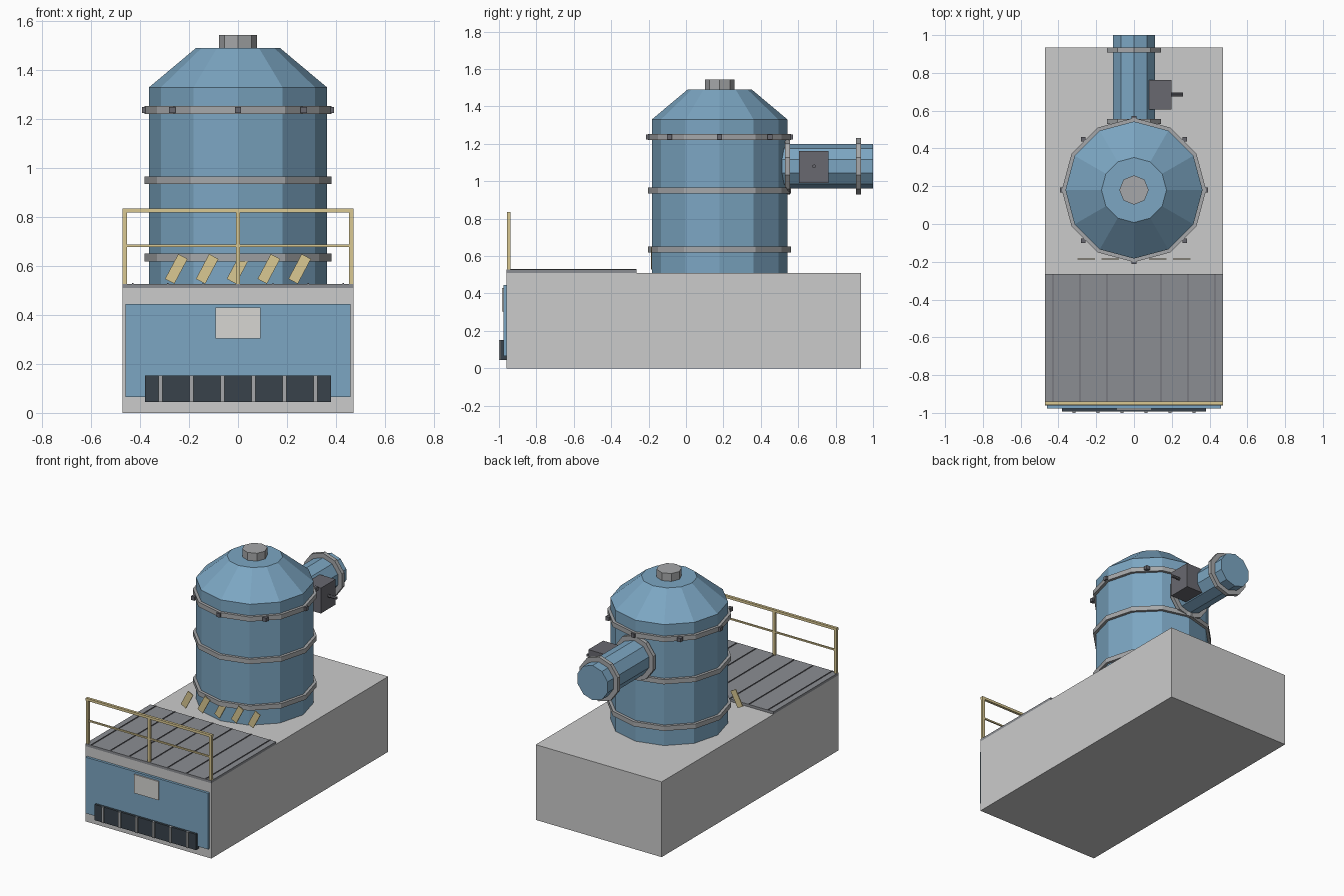
import bpy, bmesh
from math import radians, sin, cos, pi
from mathutils import Matrix

if "Cube" in bpy.data.objects:
    bpy.data.objects.remove(bpy.data.objects["Cube"])


def mat(name, r, g, b):
    m = bpy.data.materials.new(name)
    m.diffuse_color = (r, g, b, 1)
    m.use_nodes = True
    m.node_tree.nodes["Principled BSDF"].inputs["Base Color"].default_value = m.diffuse_color
    return m


BLUE = mat("blue_paint", 0.20, 0.38, 0.54)
STONE = mat("light_concrete", 0.58, 0.58, 0.55)
STEEL = mat("steel", 0.38, 0.39, 0.40)
DECK = mat("deck_grey", 0.26, 0.27, 0.29)
DARK = mat("dark_grey", 0.14, 0.14, 0.16)
BLACK = mat("grille_dark", 0.04, 0.055, 0.07)
YELLOW = mat("safety_yellow", 0.70, 0.58, 0.29)
PALE = mat("pale_plate", 0.68, 0.67, 0.65)


def finish(name, bm, material):
    bmesh.ops.recalc_face_normals(bm, faces=bm.faces)
    me = bpy.data.meshes.new(name)
    bm.to_mesh(me)
    bm.free()
    me.materials.append(material)
    ob = bpy.data.objects.new(name, me)
    bpy.context.collection.objects.link(ob)
    return ob


def box(name, x, y, z, material):
    """Box from (min, max) pairs on each axis."""
    bm = bmesh.new()
    c = [(a + b) / 2 for a, b in (x, y, z)]
    s = [b - a for a, b in (x, y, z)]
    bmesh.ops.create_cube(bm, size=1, matrix=Matrix.Translation(c) @ Matrix.Diagonal((*s, 1)))
    return finish(name, bm, material)


def lathe(name, profile, sides, material, place, closed=False):
    """Turn (radius, height) points around local z; cap the ends unless the profile is a loop."""
    bm = bmesh.new()
    rings = [[bm.verts.new((r * cos(2 * pi * i / sides), r * sin(2 * pi * i / sides), h))
              for i in range(sides)] for r, h in profile]
    pairs = list(zip(rings, rings[1:]))
    if closed:
        pairs.append((rings[-1], rings[0]))
    else:
        bm.faces.new(rings[0])
        bm.faces.new(rings[-1])
    for a, b in pairs:
        for i in range(sides):
            j = (i + 1) % sides
            bm.faces.new((a[i], a[j], b[j], b[i]))
    bm.transform(place)
    return finish(name, bm, material)


# Plinth and front walkway with seams
box("plinth", (-0.472, 0.472), (-0.96, 0.935), (0, 0.51), STONE)
box("walkway_deck", (-0.472, 0.472), (-0.96, -0.265), (0.51, 0.527), DECK)
for i in range(-3, 4):
    x = i * 0.143
    box("deck_seam", (x - 0.003, x + 0.003), (-0.955, -0.265), (0.525, 0.531), DARK)

# Tank with conical roof and cap
TY = 0.18
tank_at = Matrix.Translation((0, TY, 0))
lathe("tank", [(0.363, 0.50), (0.363, 1.33), (0.172, 1.49)], 12, BLUE, tank_at)
lathe("roof_cap", [(0.078, 1.48), (0.078, 1.543)], 8, STEEL, tank_at)

# Tank hoops, the upper one bolted
for z in (0.634, 0.95, 1.237):
    lathe("tank_hoop", [(0.355, z - 0.016), (0.382, z - 0.016), (0.382, z + 0.016), (0.355, z + 0.016)],
          12, STEEL, tank_at, closed=True)
for i in range(8):
    x, y = 0.38 * cos(i * pi / 4), TY + 0.38 * sin(i * pi / 4)
    box("hoop_bolt", (x - 0.013, x + 0.013), (y - 0.013, y + 0.013), (1.224, 1.25), DARK)

# Rear pipe along y with two flanges
pipe_at = Matrix.Translation((0, 0, 1.08)) @ Matrix.Rotation(radians(-90), 4, 'X') @ Matrix.Rotation(radians(90), 4, 'Z')
lathe("rear_pipe", [(0.118, 0.47), (0.118, 1.0)], 10, BLUE, pipe_at)
for y in (0.543, 0.922):
    lathe("pipe_flange", [(0.15, y - 0.013), (0.15, y + 0.013)], 10, STEEL, pipe_at)

# Valve actuator on the pipe
box("actuator_box", (0.075, 0.198), (0.605, 0.763), (0.99, 1.162), DARK)
shaft_at = Matrix.Translation((0, 0.685, 1.08)) @ Matrix.Rotation(radians(90), 4, 'Y')
lathe("actuator_shaft", [(0.01, 0.19), (0.01, 0.26)], 8, DARK, shaft_at)

# Front panel, blank plate and grille
box("front_panel", (-0.46, 0.46), (-0.977, -0.955), (0.065, 0.445), BLUE)
box("blank_plate", (-0.092, 0.092), (-0.985, -0.97), (0.303, 0.43), PALE)
box("grille", (-0.38, 0.38), (-0.993, -0.96), (0.045, 0.152), BLACK)
for i in range(6):
    x = -0.317 + i * 0.1268
    box("grille_bar", (x - 0.008, x + 0.008), (-1.0, -0.985), (0.045, 0.152), STEEL)

# Railing
for x in (-0.462, 0, 0.462):
    box("railing_post", (x - 0.009, x + 0.009), (-0.957, -0.939), (0.52, 0.825), YELLOW)
box("top_rail", (-0.472, 0.472), (-0.957, -0.939), (0.818, 0.835), YELLOW)
box("mid_rail", (-0.462, 0.462), (-0.953, -0.943), (0.677, 0.687), YELLOW)

# Slanted warning stripes in front of the tank
for i in range(-2, 3):
    stripe = box("warning_stripe", (-0.0215, 0.0215), (-0.003, 0.003), (-0.0575, 0.0575), YELLOW)
    stripe.location = (i * 0.126, -0.185, 0.588)
    stripe.rotation_euler = (0, radians(28), 0)
